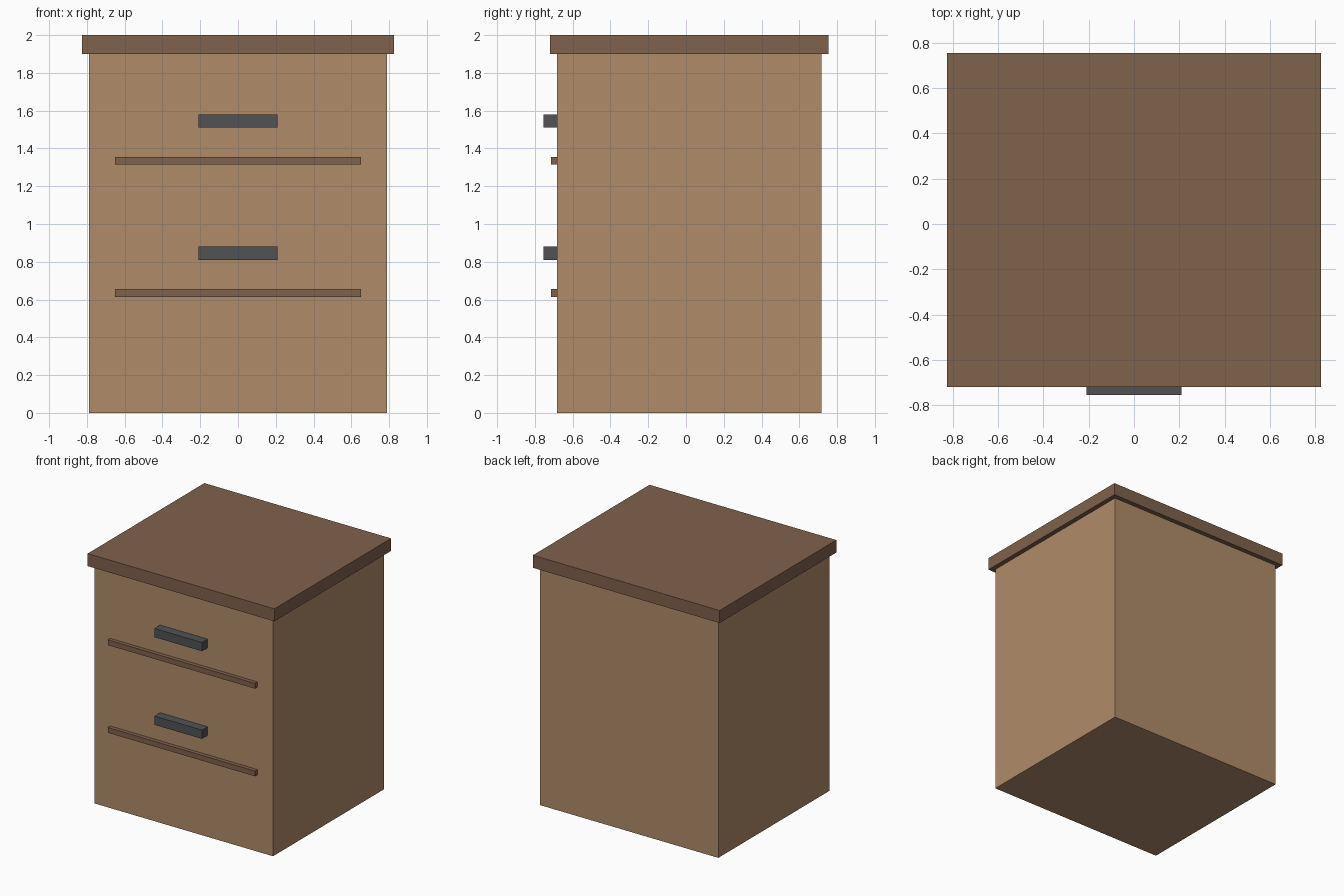
import bpy

cube = bpy.data.objects.get("Cube")
if cube:
    bpy.data.objects.remove(cube, do_unlink=True)


def make_material(name, rgb):
    mat = bpy.data.materials.new(name)
    mat.use_nodes = True
    color = (*rgb, 1.0)
    mat.diffuse_color = color
    for node in mat.node_tree.nodes:
        if node.type == 'BSDF_PRINCIPLED':
            node.inputs["Base Color"].default_value = color
    return mat


def add_box(name, low, high, mat):
    """Box spanning two opposite corners."""
    center = [(a + b) / 2 for a, b in zip(low, high)]
    size = [b - a for a, b in zip(low, high)]
    bpy.ops.mesh.primitive_cube_add(size=1, location=center)
    obj = bpy.context.object
    obj.name = name
    obj.scale = size
    bpy.ops.object.transform_apply(location=False, rotation=False, scale=True)
    obj.data.materials.append(mat)
    return obj


light_wood = make_material("light wood", (0.434, 0.263, 0.144))
dark_wood = make_material("dark wood", (0.212, 0.122, 0.072))
dark_metal = make_material("dark metal", (0.082, 0.084, 0.087))

FRONT = -0.683

# Cabinet body and overhanging top
add_box("cabinet_body", (-0.788, FRONT, 0), (0.788, 0.717, 1.9), light_wood)
add_box("cabinet_top", (-0.825, -0.719, 1.9), (0.825, 0.754, 2), dark_wood)

# Handle and divider strip for each drawer
for label, z in (("lower", 0.635), ("upper", 1.335)):
    add_box(label + "_drawer_strip", (-0.65, FRONT - 0.032, z - 0.021),
            (0.65, FRONT + 0.01, z + 0.021), dark_wood)
    add_box(label + "_drawer_handle", (-0.21, -0.754, z + 0.175),
            (0.21, FRONT + 0.01, z + 0.245), dark_metal)
